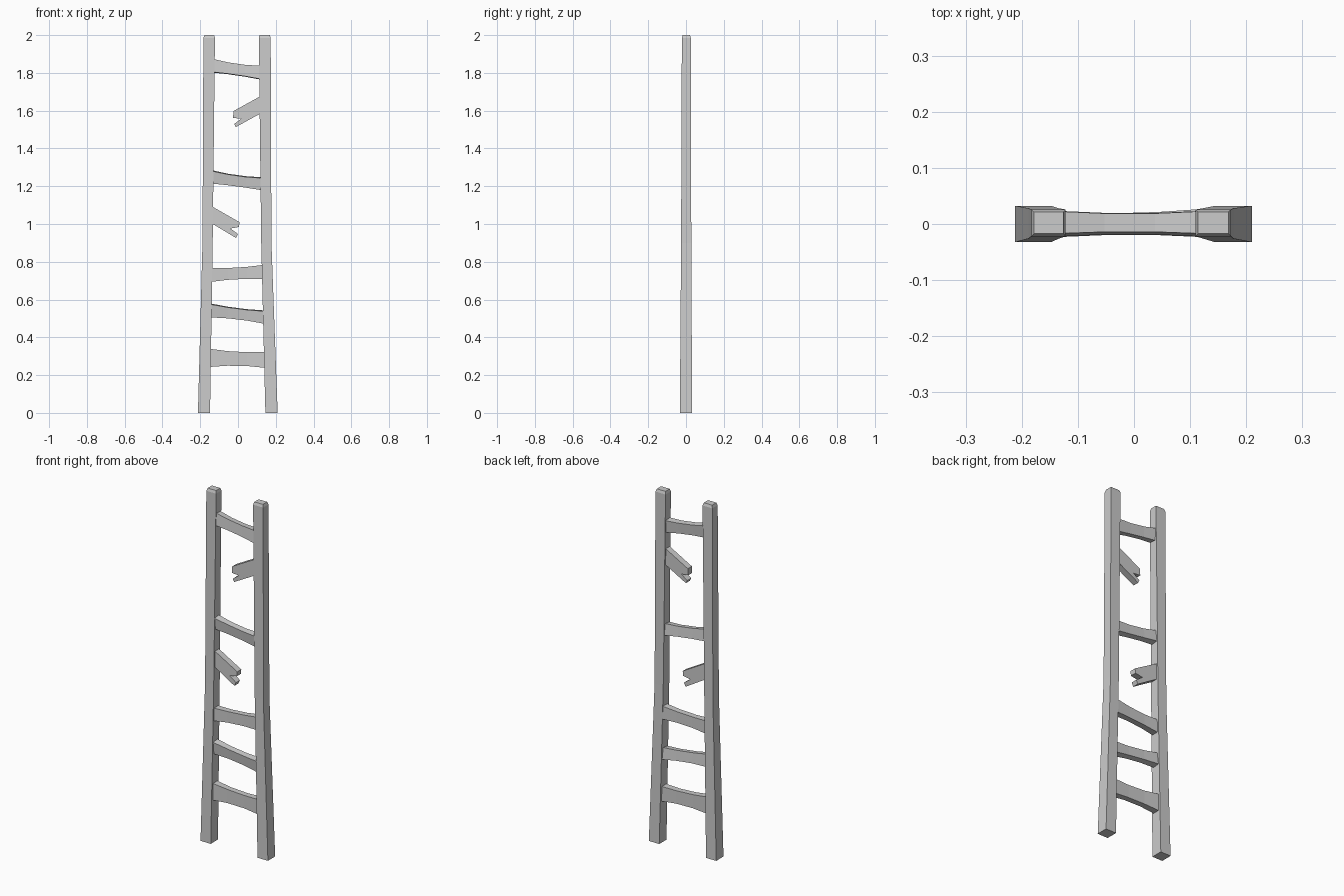
import bpy, bmesh, math
from mathutils import Matrix, Vector

if "Cube" in bpy.data.objects:
    bpy.data.objects.remove(bpy.data.objects["Cube"])


def loft(name, rings):
    """Skin a list of equal-sized closed rings and cap both ends."""
    bm = bmesh.new()
    loops = [[bm.verts.new(p) for p in ring] for ring in rings]
    n = len(loops[0])
    for a, b in zip(loops, loops[1:]):
        for i in range(n):
            j = (i + 1) % n
            bm.faces.new((a[i], a[j], b[j], b[i]))
    bm.faces.new(loops[0])
    bm.faces.new(loops[-1])
    bmesh.ops.recalc_face_normals(bm, faces=bm.faces[:])
    mesh = bpy.data.meshes.new(name)
    bm.to_mesh(mesh)
    bm.free()
    obj = bpy.data.objects.new(name, mesh)
    bpy.context.collection.objects.link(obj)
    return obj


def rail(name, sections):
    """Sections are (z, x0, x1, y0, y1)."""
    loft(name, [[(x0, y0, z), (x1, y0, z), (x1, y1, z), (x0, y1, z)]
                for z, x0, x1, y0, y1 in sections])


def quad(a, m, b, t):
    """Quadratic passing through a, m, b at t = 0, 0.5, 1."""
    return a * (2*t - 1) * (t - 1) + m * 4*t * (1 - t) + b * t * (2*t - 1)


def rung(name, x0, x1, tops, bottoms, roll=0.0, y_left=0.0, y_right=0.0):
    """Sagging plank, slimmer in the middle, rolled about its length."""
    rings = []
    for t in (0, 0.33, 0.67, 1):
        x = x0 + (x1 - x0) * t
        hi, lo = quad(*tops, t), quad(*bottoms, t)
        half_d = quad(0.02, 0.016, 0.02, t)
        yc = y_left + (y_right - y_left) * t
        turn = Matrix.Rotation(roll, 3, 'X')
        h = (hi - lo) / 2
        mid = Vector((x, yc, (hi + lo) / 2))
        rings.append([mid + turn @ Vector((0, sy * half_d, sz * h))
                      for sy, sz in ((-1, -1), (1, -1), (1, 1), (-1, 1))])
    loft(name, rings)


def broken_rung(name, outline, half_d=0.018):
    """Splintered stump: front outline extruded in depth."""
    loft(name, [[(x, y, z) for x, z in outline] for y in (-half_d, half_d)])


# Side rails, splayed towards the foot, chamfered at the top
rail("left_rail", [
    (0, -0.212, -0.148, -0.0325, 0.0325),
    (0.9, -0.188, -0.134, -0.026, 0.028),
    (1.985, -0.183, -0.122, -0.022, 0.026),
    (2.0, -0.178, -0.126, -0.017, 0.021)])
rail("right_rail", [
    (0, 0.145, 0.21, -0.0325, 0.0325),
    (0.9, 0.123, 0.177, -0.026, 0.028),
    (1.985, 0.110, 0.173, -0.022, 0.026),
    (2.0, 0.114, 0.168, -0.017, 0.021)])

# Whole rungs, bottom to top
rung("rung_1", -0.155, 0.150, (0.340, 0.323, 0.323), (0.243, 0.250, 0.238))
rung("rung_2", -0.150, 0.145, (0.578, 0.553, 0.540), (0.508, 0.497, 0.473), 0.12)
rung("rung_3", -0.150, 0.140, (0.767, 0.769, 0.784), (0.693, 0.708, 0.709),
     0.0, -0.001, 0.008)
rung("rung_4", -0.145, 0.132, (1.284, 1.257, 1.245), (1.217, 1.201, 1.180), 0.12)
rung("rung_5", -0.140, 0.125, (1.874, 1.847, 1.836), (1.804, 1.788, 1.765), -0.08)

# Snapped rungs with a notched end
broken_rung("broken_rung_lower", [
    (-0.145, 1.097), (0.008, 1.010), (0.005, 0.984), (-0.040, 0.976),
    (0.000, 0.947), (-0.010, 0.926), (-0.145, 1.007)])
broken_rung("broken_rung_upper", [
    (0.125, 1.680), (-0.024, 1.598), (-0.026, 1.561), (0.018, 1.558),
    (-0.020, 1.530), (-0.012, 1.513), (0.125, 1.588)])
